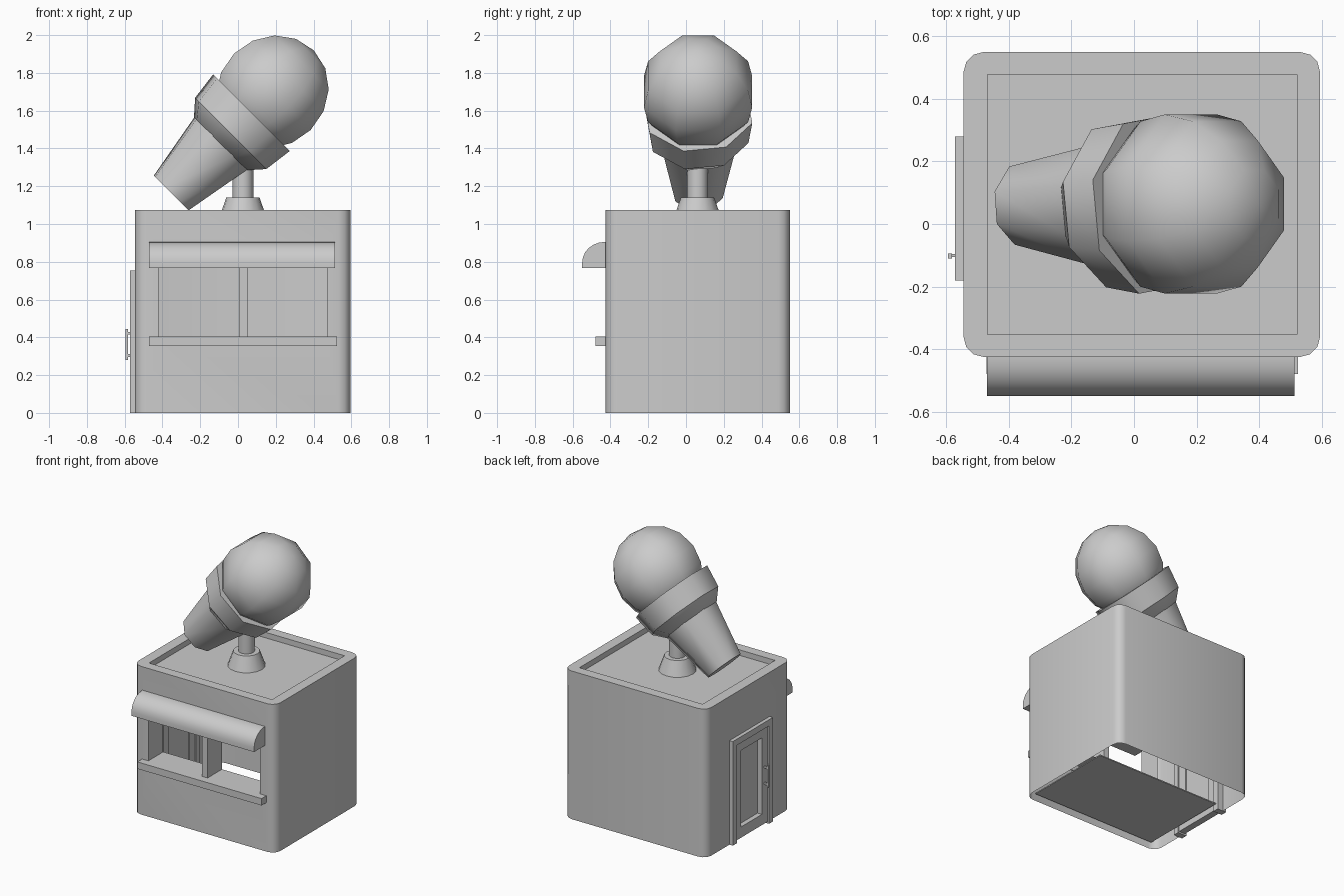
import bpy, bmesh, math
from mathutils import Matrix

if "Cube" in bpy.data.objects:
    bpy.data.objects.remove(bpy.data.objects["Cube"], do_unlink=True)

grey = bpy.data.materials.new("plain_grey")
grey.use_nodes = True
GREY = (0.6, 0.6, 0.6, 1)
grey.diffuse_color = GREY
grey.node_tree.nodes["Principled BSDF"].inputs["Base Color"].default_value = GREY


def smooth_shade(obj, degrees):
    bpy.ops.object.select_all(action='DESELECT')
    obj.select_set(True)
    bpy.context.view_layer.objects.active = obj
    bpy.ops.object.shade_smooth_by_angle(angle=math.radians(degrees))


def finish(name, bm, smooth=None, matrix=None):
    """Turn a bmesh into a named, coloured object."""
    bmesh.ops.recalc_face_normals(bm, faces=bm.faces)
    mesh = bpy.data.meshes.new(name)
    bm.to_mesh(mesh)
    bm.free()
    if matrix:
        mesh.transform(matrix)
    obj = bpy.data.objects.new(name, mesh)
    bpy.context.collection.objects.link(obj)
    mesh.materials.append(grey)
    if smooth:
        smooth_shade(obj, smooth)
    return obj


def box_mesh(x, y, z):
    bm = bmesh.new()
    bmesh.ops.create_cube(bm, size=1)
    for v in bm.verts:
        for i, (lo, hi) in enumerate((x, y, z)):
            v.co[i] = lo if v.co[i] < 0 else hi
    return bm


def box(name, x, y, z):
    return finish(name, box_mesh(x, y, z))


def lathe(name, profile, sides, matrix, phase=0, smooth=50):
    """Closed solid of revolution from (radius, height) points."""
    bm = bmesh.new()
    rings = []
    for r, h in profile:
        angles = [math.radians(phase) + math.tau * i / sides for i in range(sides)]
        rings.append([bm.verts.new((r * math.cos(a), r * math.sin(a), h)) for a in angles])
    for low, high in zip(rings, rings[1:]):
        for i in range(sides):
            j = (i + 1) % sides
            bm.faces.new((low[i], low[j], high[j], high[i]))
    bm.faces.new(rings[0])
    bm.faces.new(rings[-1])
    return finish(name, bm, smooth, matrix)


def cut(target, x, y, z):
    cutter = box("cutter", x, y, z)
    cutter.hide_render = True
    mod = target.modifiers.new("cut", 'BOOLEAN')
    mod.operation = 'DIFFERENCE'
    mod.solver = 'EXACT'
    mod.object = cutter
    bpy.context.view_layer.objects.active = target
    bpy.ops.object.modifier_apply(modifier=mod.name)
    bpy.data.objects.remove(cutter, do_unlink=True)


# Building with rounded upright corners, sunken roof, serving window, doorway
WINDOW_BACK, DOOR_BACK = -0.255, -0.505
bm = box_mesh((-0.545, 0.595), (-0.425, 0.55), (0, 1.075))
upright = [e for e in bm.edges if abs(e.verts[0].co.z - e.verts[1].co.z) > 0.5]
bmesh.ops.bevel(bm, geom=upright, offset=0.062, segments=3, profile=0.5, affect='EDGES')
building = finish("building", bm)
cut(building, (-0.468, 0.521), (-0.353, 0.478), (1.035, 1.2))
cut(building, (-0.422, 0.473), (-0.6, WINDOW_BACK), (0.405, 0.8))
cut(building, (-0.7, DOOR_BACK), (-0.16, 0.26), (-0.1, 0.735))

# Open the shell below, behind the window and behind the door
bm = bmesh.new()
bm.from_mesh(building.data)
opened = []
for f in bm.faces:
    c, n = f.calc_center_median(), f.normal
    below = n.z < -0.9 and c.z < 0.01
    window = n.y < -0.9 and abs(c.y - WINDOW_BACK) < 0.01
    doorway = n.x < -0.9 and abs(c.x - DOOR_BACK) < 0.01
    if below or window or doorway:
        opened.append(f)
bmesh.ops.delete(bm, geom=opened, context='FACES')
bm.to_mesh(building.data)
bm.free()
smooth_shade(building, 35)

# Floor inside the shell
box("floor", (-0.495, 0.52), (-0.41, 0.265), (0.042, 0.05))

# Window divider and counter
box("window_divider", (0.005, 0.05), (-0.42, WINDOW_BACK), (0.405, 0.8))
box("counter", (-0.472, 0.525), (-0.48, -0.42), (0.355, 0.405))

# Awning: quarter-round profile swept along x
bm = bmesh.new()
arc = [(-0.42, 0.767), (-0.55, 0.767)]
for i in range(7):
    a = math.radians(15 * i)
    arc.append((-0.43 - 0.12 * math.cos(a), 0.795 + 0.11 * math.sin(a)))
arc.append((-0.42, 0.905))
face = bm.faces.new([bm.verts.new((-0.47, y, z)) for y, z in arc])
side = bmesh.ops.extrude_face_region(bm, geom=[face])
bmesh.ops.translate(bm, vec=(0.984, 0, 0), verts=[g for g in side["geom"] if isinstance(g, bmesh.types.BMVert)])
finish("awning", bm, 30)


def surround(name, x, y, z, width):
    """Two posts and a top rail."""
    box(name + "_back_post", x, (y[1] - width, y[1]), z)
    box(name + "_front_post", x, (y[0], y[0] + width), z)
    box(name + "_top_rail", x, (y[0] + width, y[1] - width), (z[1] - width, z[1]))


# Door: outer frame, inner leaf around a sunken pane
surround("door_frame", (-0.572, -0.5), (-0.18, 0.28), (0, 0.755), 0.045)
surround("door_leaf", (-0.56, -0.51), (-0.135, 0.235), (0.012, 0.71), 0.065)
box("door_bottom_rail", (-0.56, -0.51), (-0.07, 0.17), (0.012, 0.09))
box("door_pane", (-0.525, -0.518), (-0.075, 0.175), (0.08, 0.65))

# Door handle
box("handle_grip", (-0.595, -0.583), (-0.11, -0.094), (0.28, 0.445))
for name, z in (("lower", 0.297), ("upper", 0.415)):
    box("handle_" + name + "_mount", (-0.585, -0.555), (-0.106, -0.096), (z, z + 0.014))

# Stand on the roof
stand = Matrix.Translation((0.026, 0.061, 0))
lathe("stand_foot", [(0.125, 1.035), (0.088, 1.14)], 16, stand)
lathe("stand_pole", [(0.055, 1.13), (0.055, 1.45)], 16, stand)

# Tilted microphone: handle, collar and round head
tilt = Matrix.Translation((0.182, 0.064, 1.70)) @ Matrix.Rotation(math.radians(45), 4, 'Y')
lathe("microphone_handle", [(0.136, -0.758), (0.206, -0.385)], 8, tilt, 28)
lathe("collar_taper", [(0.206, -0.388), (0.276, -0.312)], 8, tilt, 30)
lathe("collar_band", [(0.276, -0.312), (0.297, -0.157)], 8, tilt, 30)
bm = bmesh.new()
bmesh.ops.create_uvsphere(bm, u_segments=8, v_segments=8, radius=0.31)
bmesh.ops.rotate(bm, verts=bm.verts, matrix=Matrix.Rotation(math.radians(22.5), 3, 'Z'))
finish("microphone_head", bm, 80, tilt)
